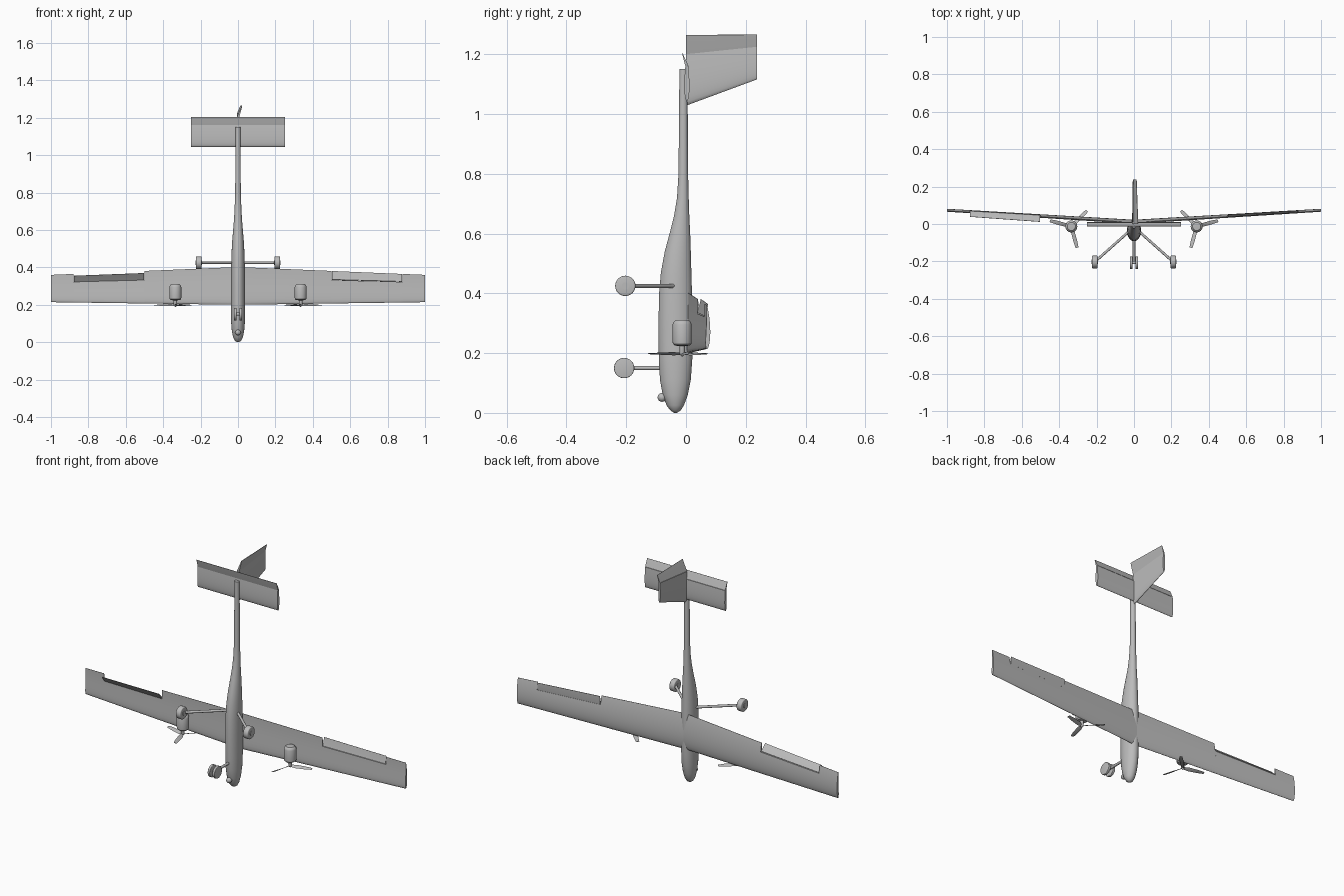
import bpy, bmesh, math
from mathutils import Vector, Matrix

if "Cube" in bpy.data.objects:
    bpy.data.objects.remove(bpy.data.objects["Cube"])

grey = bpy.data.materials.new("plain grey")
grey.use_nodes = True
grey.diffuse_color = (0.5, 0.5, 0.5, 1)
grey.node_tree.nodes["Principled BSDF"].inputs["Base Color"].default_value = (0.5, 0.5, 0.5, 1)


def finish(name, bm, angle=35):
    bmesh.ops.recalc_face_normals(bm, faces=bm.faces)
    mesh = bpy.data.meshes.new(name)
    bm.to_mesh(mesh)
    bm.free()
    mesh.materials.append(grey)
    obj = bpy.data.objects.new(name, mesh)
    bpy.context.collection.objects.link(obj)
    bpy.ops.object.select_all(action='DESELECT')
    obj.select_set(True)
    bpy.context.view_layer.objects.active = obj
    bpy.ops.object.shade_smooth_by_angle(angle=math.radians(angle))
    return obj


def loft(name, rings, angle=35):
    bm = bmesh.new()
    loops = [[bm.verts.new(p) for p in ring] for ring in rings]
    for a, b in zip(loops, loops[1:]):
        for i in range(len(a)):
            j = (i + 1) % len(a)
            bm.faces.new((a[i], a[j], b[j], b[i]))
    bm.faces.new(loops[0])
    bm.faces.new(loops[-1])
    return finish(name, bm, angle)


def ellipse(x, y, z, rx, ry, n=32):
    turns = [2 * math.pi * i / n for i in range(n)]
    return [(x + rx * math.cos(t), y + ry * math.sin(t), z) for t in turns]


def rod(name, start, end, radius, n=16, bevel=0):
    start, end = Vector(start), Vector(end)
    axis = end - start
    bm = bmesh.new()
    place = Matrix.Translation((start + end) / 2) @ axis.to_track_quat('Z', 'Y').to_matrix().to_4x4()
    bmesh.ops.create_cone(bm, cap_ends=True, segments=n, radius1=radius, radius2=radius,
                          depth=axis.length, matrix=place)
    if bevel:
        rims = [e for e in bm.edges if any(len(f.verts) > 4 for f in e.link_faces)]
        bmesh.ops.bevel(bm, geom=rims, offset=bevel, segments=3, profile=0.5, affect='EDGES')
    return finish(name, bm)


def ball(name, centre, radius):
    bm = bmesh.new()
    bmesh.ops.create_uvsphere(bm, u_segments=20, v_segments=12, radius=radius,
                              matrix=Matrix.Translation(centre))
    return finish(name, bm)


# Aerofoil slice between chord fractions a and b, turned about its front end
def aerofoil(a, b, thick, camber, turn=0, n=12):
    steps = [a + (b - a) * (1 - math.cos(math.pi * i / n)) / 2 for i in range(n + 1)]

    def half(c):
        return 5 * thick * (0.297 * math.sqrt(c) - 0.126 * c - 0.352 * c**2
                            + 0.284 * c**3 - 0.1 * c**4) + 0.003

    def mid(c):
        return 4 * camber * c * (1 - c)

    points = [(c, mid(c) + half(c)) for c in steps]
    points += [(c, mid(c) - half(c)) for c in reversed(steps)]
    base, cs, sn = mid(a), math.cos(turn), math.sin(turn)
    return [(a + (c - a) * cs - (o - base) * sn, base + (c - a) * sn + (o - base) * cs)
            for c, o in points]


# Each station is span, leading edge, trailing edge, offset
def surface(name, stations, a, b, thick, camber=0, turn=0, upright=False):
    rings = []
    for span, lead, trail, off in stations:
        ring = []
        for c, o in aerofoil(a, b, thick, camber, math.radians(turn)):
            z, side = lead + c * (trail - lead), off + o * (trail - lead)
            ring.append((side, span, z) if upright else (span, side, z))
        rings.append(ring)
    return loft(name, rings)


# Fuselage: z, belly y, back y, half width
sections = [
    (0, -.040, -.030, .005), (.008, -.052, -.018, .017), (.025, -.065, -.007, .026),
    (.06, -.078, .006, .033), (.11, -.087, .016, .037), (.18, -.091, .021, .038),
    (.3, -.092, .022, .038), (.4, -.090, .020, .037), (.47, -.084, .018, .035),
    (.54, -.071, .016, .031), (.6, -.055, .014, .026), (.66, -.040, .011, .021),
    (.72, -.030, .009, .018), (.8, -.025, .007, .015), (1.15, -.022, .005, .013)]
loft("fuselage", [ellipse(0, (lo + hi) / 2, z, w, (hi - lo) / 2) for z, lo, hi, w in sections])
ball("nose_camera", (0, -.08, .052), .015)

# Tail
HINGE = 0.72
tail = [(-.25, 1.045, 1.206, .003), (.25, 1.045, 1.206, .003)]
surface("tailplane", tail, 0, HINGE, .1)
surface("elevator", tail, HINGE, 1, .1, turn=-20)
fin = [(0, 1.028, 1.268, 0), (.238, 1.116, 1.268, 0)]
surface("fin", fin, 0, HINGE, .08, upright=True)
surface("rudder", fin, HINGE, 1, .08, turn=19, upright=True)


def wing_station(side, x):
    return side * x, .2 + .014 * x, .402 - .042 * x, .007 + .063 * x


for side, label in ((1, "left"), (-1, "right")):
    # Wing with a cut-out for the aileron
    def span(x0, x1):
        return [wing_station(side, x0), wing_station(side, x1)]

    surface(label + "_inner_wing", span(0, .5), 0, 1, .095, .03)
    surface(label + "_outer_wing", span(.5, .88), 0, HINGE, .095, .03)
    surface(label + "_wing_tip", span(.88, 1), 0, 1, .095, .03)
    surface(label + "_aileron", span(.503, .877), HINGE + .01, 1, .095, .03,
            turn=14 if side > 0 else -36)

    # Engine pod and spinner
    ex, ey = side * .335, -.013
    pod = [(.002, .189), (.007, .194), (.009, .2), (.009, .224), (.025, .225), (.031, .231),
           (.032, .24), (.032, .295), (.029, .304), (.022, .31), (.003, .311)]
    loft(label + "_engine", [ellipse(ex, ey, z, r, r, 24) for r, z in pod])

    # Three twisted propeller blades
    for k in range(3):
        ang = math.radians(45 + 120 * k)
        out = Vector((side * -math.cos(ang), math.sin(ang), 0))
        across = Vector((-out.y, out.x, 0))
        rings = []
        for r, width, pitch in ((.004, .006, 40), (.03, .011, 30), (.08, .011, 18), (.118, .008, 10)):
            p = math.radians(pitch)
            flat = across * math.cos(p) + Vector((0, 0, side * math.sin(p)))
            thin = out.cross(flat) * .0015
            c = Vector((ex, ey, .198)) + out * r
            rings.append([c - flat * width, c + thin, c + flat * width, c - thin])
        loft(f"{label}_propeller_blade_{k + 1}", rings)

    # Main landing gear
    wx = side * .21
    rod(label + "_main_strut", (side * .01, -.025, .425), (wx, -.203, .425), .007)
    rod(label + "_main_wheel", (wx - .015, -.203, .425), (wx + .015, -.203, .425), .034, 32, .005)
    rod(label + "_main_hub", (wx - .018, -.203, .425), (wx + .018, -.203, .425), .012, 20)

    # Nose wheel of the pair
    rod(label + "_nose_wheel", (side * .008, -.207, .15), (side * .022, -.207, .15), .034, 32, .003)

rod("nose_strut", (0, -.06, .15), (0, -.207, .15), .007)
rod("nose_axle", (-.02, -.207, .15), (.02, -.207, .15), .008)
